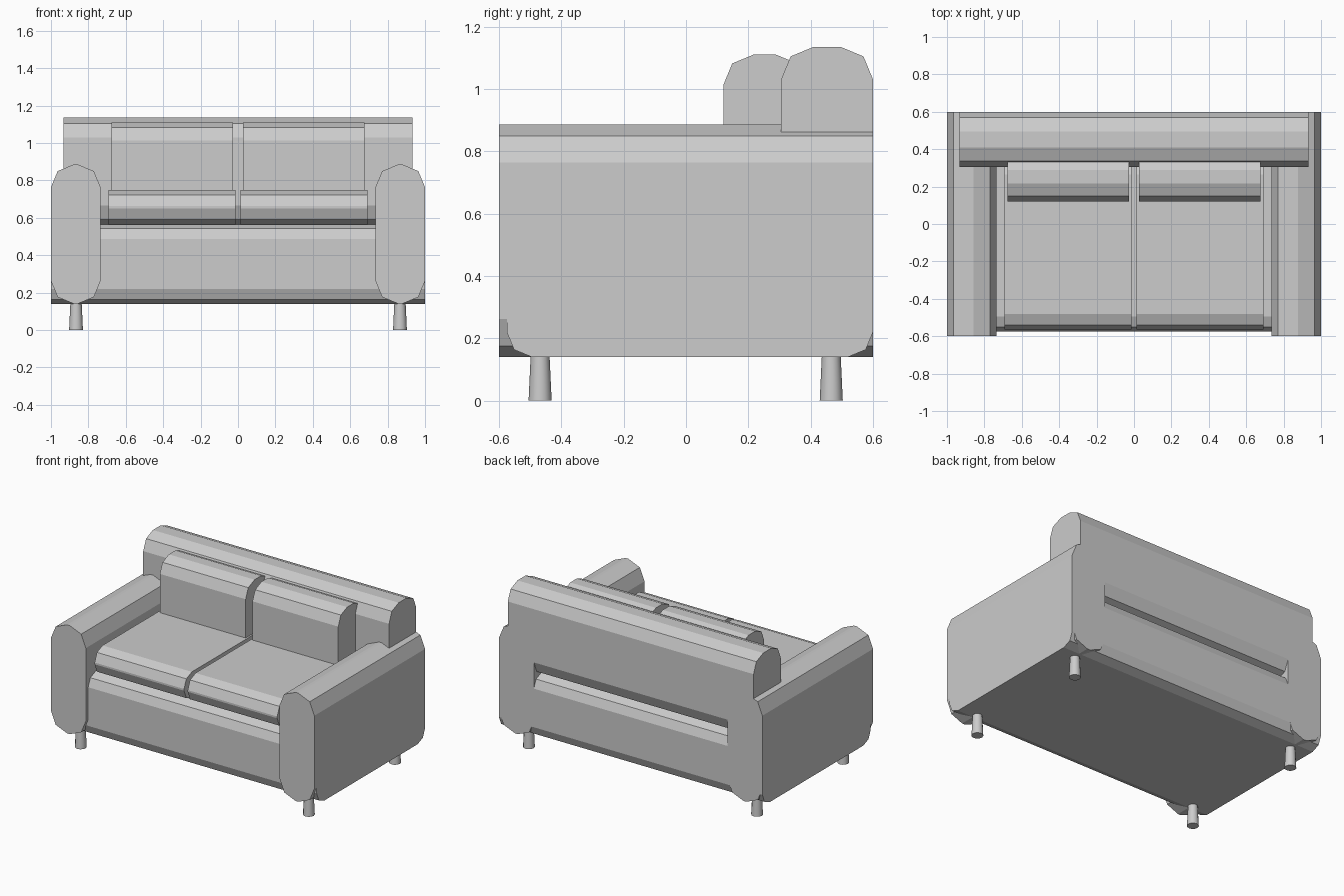
import bpy, bmesh, math

if "Cube" in bpy.data.objects:
    bpy.data.objects.remove(bpy.data.objects["Cube"])

grey = bpy.data.materials.new("grey fabric")
grey.diffuse_color = (0.604, 0.604, 0.604, 1.0)
grey.use_nodes = True
grey.node_tree.nodes["Principled BSDF"].inputs["Base Color"].default_value = grey.diffuse_color


def rounded(u0, u1, v0, v1, r, round_bottom=True):
    """Rectangle outline with two-segment rounded corners."""
    pts = []
    corners = [(u1 - r, v1 - r, 0), (u0 + r, v1 - r, 90),
               (u0 + r, v0 + r, 180), (u1 - r, v0 + r, 270)]
    for i, (cu, cv, start) in enumerate(corners):
        if i > 1 and not round_bottom:
            pts.append((u0 if i == 2 else u1, v0))
            continue
        for k in range(3):
            a = math.radians(start + 45 * k)
            pts.append((cu + r * math.cos(a), cv + r * math.sin(a)))
    return pts


def make_object(name, bm):
    bmesh.ops.recalc_face_normals(bm, faces=bm.faces)
    me = bpy.data.meshes.new(name)
    bm.to_mesh(me)
    bm.free()
    me.materials.append(grey)
    ob = bpy.data.objects.new(name, me)
    bpy.context.collection.objects.link(ob)
    return ob


def extrude(name, outline, axis, a, b):
    """Extrude an upright outline along x or y from a to b."""
    bm = bmesh.new()
    if axis == 'x':
        vs = [bm.verts.new((a, u, v)) for u, v in outline]
        step = (b - a, 0, 0)
    else:
        vs = [bm.verts.new((u, a, v)) for u, v in outline]
        step = (0, b - a, 0)
    face = bm.faces.new(vs)
    ext = bmesh.ops.extrude_face_region(bm, geom=[face], use_keep_orig=True)
    moved = [g for g in ext['geom'] if isinstance(g, bmesh.types.BMVert)]
    bmesh.ops.translate(bm, verts=moved, vec=step)
    return make_object(name, bm)


# Base and backrest run across the sofa
extrude("base", rounded(-0.575, 0.6, 0.14, 0.565, 0.08), 'x', -1.0, 1.0)
extrude("backrest", rounded(0.305, 0.6, 0.56, 1.135, 0.105), 'x', -0.933, 0.933)

arm_profile = rounded(0.735, 1.0, 0.14, 0.885, 0.122)
seat_profile = rounded(-0.565, 0.35, 0.565, 0.747, 0.085)
pillow_profile = rounded(0.12, 0.385, 0.68, 1.11, 0.097, round_bottom=False)

for side, s in (("right", 1), ("left", -1)):
    # Armrest and cushions on each side
    extrude(side + "_armrest", [(s * u, v) for u, v in arm_profile], 'y', -0.6, 0.6)
    extrude(side + "_seat_cushion", seat_profile, 'x', s * 0.014, s * 0.693)
    extrude(side + "_back_cushion", pillow_profile, 'x', s * 0.026, s * 0.677)

    # Tapered legs, a little wider at the foot
    for end, y in (("front", -0.468), ("back", 0.466)):
        bm = bmesh.new()
        bmesh.ops.create_cone(bm, cap_ends=True, segments=12,
                              radius1=0.037, radius2=0.03, depth=0.15)
        for f in bm.faces:
            f.smooth = abs(f.normal.z) < 0.5
        for e in bm.edges:
            e.smooth = abs(e.verts[0].co.z - e.verts[1].co.z) > 0.01
        leg = make_object(side + "_" + end + "_leg", bm)
        leg.location = (s * 0.866, y, 0.075)
